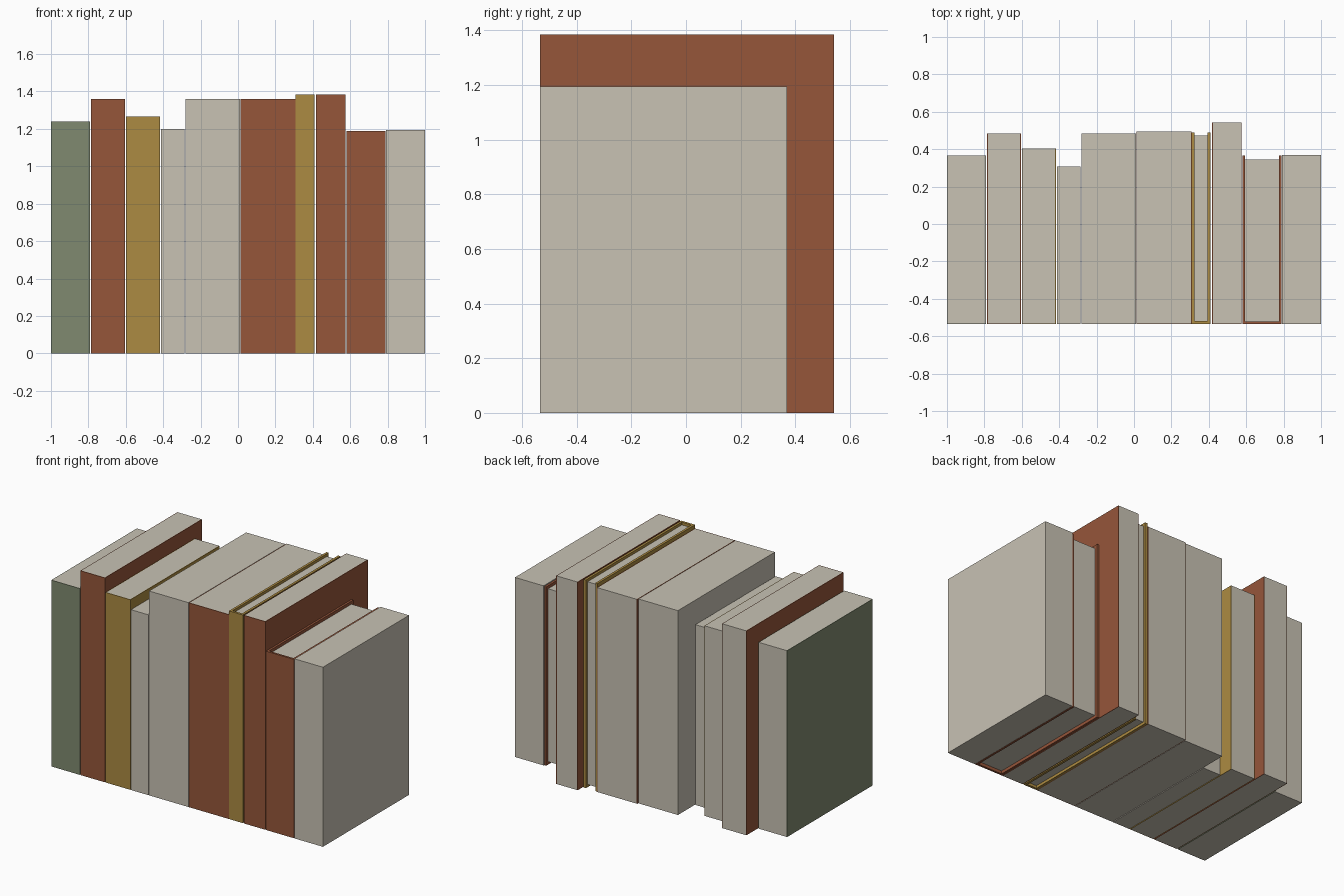
import bpy
import bmesh

cube = bpy.data.objects.get("Cube")
if cube:
    bpy.data.objects.remove(cube, do_unlink=True)

FRONT = -0.535


def material(name, rgb):
    m = bpy.data.materials.new(name)
    m.use_nodes = True
    m.diffuse_color = (*rgb, 1)
    m.node_tree.nodes["Principled BSDF"].inputs["Base Color"].default_value = (*rgb, 1)
    return m


CREAM = material("cream paper", (0.58, 0.54, 0.455))
GREEN = material("sage green", (0.216, 0.254, 0.162))
RED = material("rust red", (0.305, 0.093, 0.042))
OCHRE = material("ochre yellow", (0.413, 0.258, 0.054))


def prism(name, outline, bottom, top, mat):
    """Extrude a flat outline upwards into a solid."""
    bm = bmesh.new()
    face = bm.faces.new([bm.verts.new((x, y, bottom)) for x, y in outline])
    moved = bmesh.ops.extrude_face_region(bm, geom=[face])["geom"]
    verts = [v for v in moved if isinstance(v, bmesh.types.BMVert)]
    bmesh.ops.translate(bm, verts=verts, vec=(0, 0, top - bottom))
    bmesh.ops.recalc_face_normals(bm, faces=bm.faces)
    mesh = bpy.data.meshes.new(name)
    bm.to_mesh(mesh)
    bm.free()
    mesh.materials.append(mat)
    obj = bpy.data.objects.new(name, mesh)
    bpy.context.collection.objects.link(obj)


def block(name, x0, x1, y0, y1, z0, z1, mat):
    prism(name, [(x0, y0), (x1, y0), (x1, y1), (x0, y1)], z0, z1, mat)


def book(name, x0, x1, height, back, mat, wall=0.004, inset=0.0):
    """A page block held in a cover that wraps the spine and both sides."""
    a, b, f = x0 + wall, x1 - wall, FRONT + wall
    block(name + "_pages", a, b, f, back - inset, inset, height - inset, CREAM)
    prism(name + "_cover", [(x0, back), (x0, FRONT), (x1, FRONT), (x1, back),
                            (b, back), (b, f), (a, f), (a, back)], 0, height, mat)


# Books with thin covers flush with their pages
book("green_book", -1.0, -0.79, 1.24, 0.365, GREEN)
book("tall_red_book", -0.785, -0.605, 1.36, 0.485, RED)
book("ochre_book", -0.6, -0.418, 1.265, 0.403, OCHRE)
book("thick_red_book", 0.013, 0.308, 1.36, 0.495, RED)
book("tallest_red_book", 0.418, 0.576, 1.385, 0.542, RED)

# Hardbacks with pages set back from the cover
book("ochre_hardback", 0.308, 0.41, 1.385, 0.49, OCHRE, 0.016, 0.018)
book("red_hardback", 0.58, 0.788, 1.19, 0.365, RED, 0.014, 0.02)

# Plain cream books
for name, x0, x1, height, back in (
        ("slim_cream_book", -0.413, -0.285, 1.2, 0.307),
        ("thick_cream_book", -0.28, 0.01, 1.36, 0.485),
        ("end_cream_book", 0.79, 1.0, 1.195, 0.37)):
    block(name, x0, x1, FRONT, back, 0, height, CREAM)
